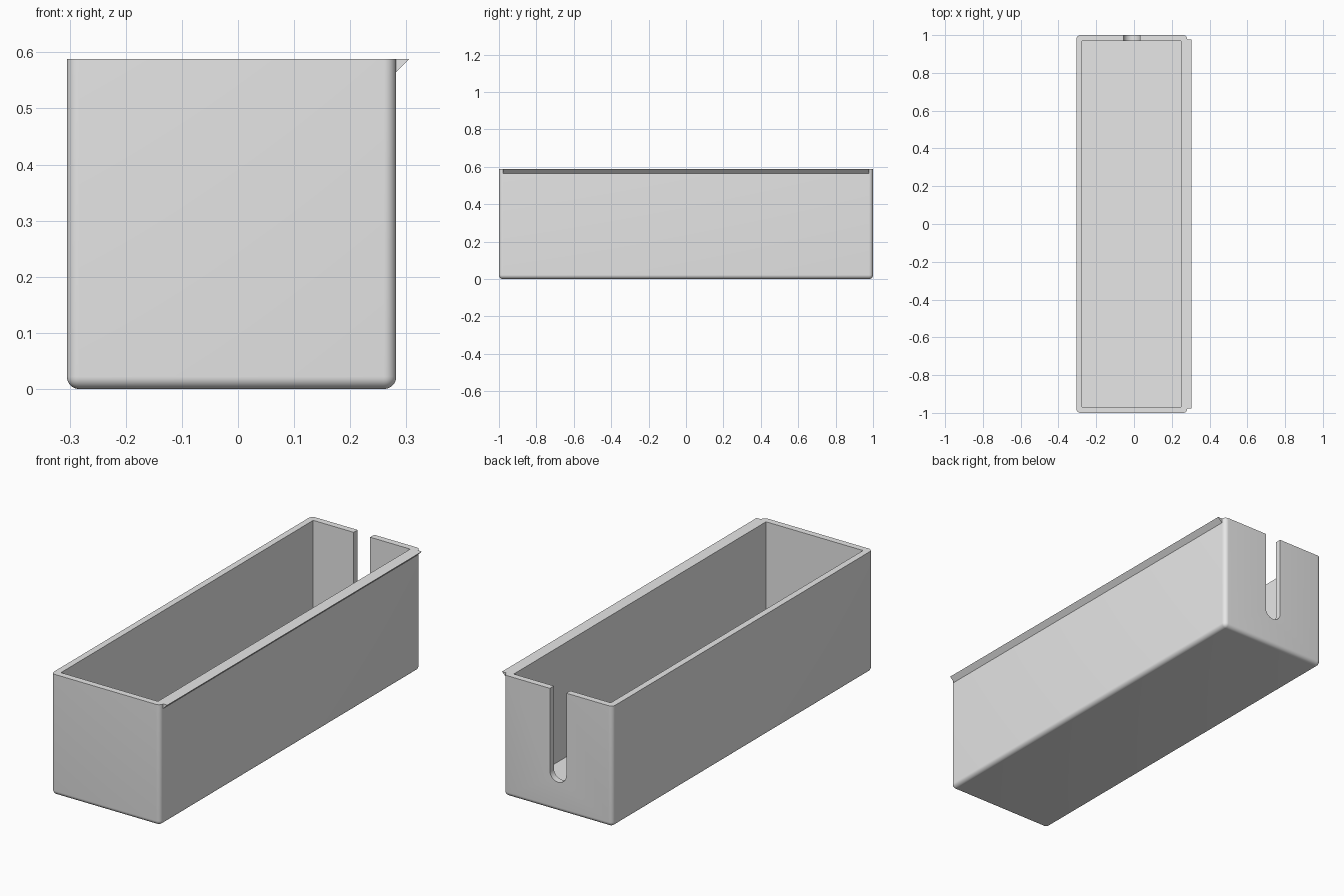
import bpy, bmesh, math
from mathutils import Matrix

if "Cube" in bpy.data.objects:
    bpy.data.objects.remove(bpy.data.objects["Cube"], do_unlink=True)

LEFT, RIGHT, END, HEIGHT = -0.305, 0.282, 1.0, 0.588
WALL, ROUND = 0.031, 0.022

grey = bpy.data.materials.new("plain_grey")
grey.use_nodes = True
colour = (0.8, 0.8, 0.8, 1)
grey.diffuse_color = colour
grey.node_tree.nodes["Principled BSDF"].inputs["Base Color"].default_value = colour


def finish(bm, name):
    bmesh.ops.recalc_face_normals(bm, faces=bm.faces)
    mesh = bpy.data.meshes.new(name)
    bm.to_mesh(mesh)
    bm.free()
    obj = bpy.data.objects.new(name, mesh)
    bpy.context.collection.objects.link(obj)
    mesh.materials.append(grey)
    return obj


def box(x0, x1, y0, y1, z0, z1):
    bm = bmesh.new()
    size = Matrix.Diagonal((x1 - x0, y1 - y0, z1 - z0, 1))
    place = Matrix.Translation(((x0 + x1) / 2, (y0 + y1) / 2, (z0 + z1) / 2))
    bmesh.ops.create_cube(bm, size=1, matrix=place @ size)
    return bm


def prism(points, y0, y1):
    """Extrude an (x, z) outline along y."""
    bm = bmesh.new()
    face = bm.faces.new([bm.verts.new((x, y0, z)) for x, z in points])
    moved = bmesh.ops.extrude_face_region(bm, geom=[face])["geom"]
    bmesh.ops.translate(bm, vec=(0, y1 - y0, 0),
                        verts=[v for v in moved if isinstance(v, bmesh.types.BMVert)])
    return bm


# Open box: every outer edge rounded except the rim
bm = box(LEFT, RIGHT, -END, END, 0, HEIGHT)
rounded = [e for e in bm.edges if min(v.co.z for v in e.verts) < HEIGHT / 2]
bmesh.ops.bevel(bm, geom=rounded, offset=ROUND, segments=8, profile=0.5, affect='EDGES')
tray = finish(bm, "tray_body")

# Cavity and round-bottomed cable slot in the back wall
cavity = finish(box(LEFT + WALL, RIGHT - WALL - 0.003, -END + WALL, END - WALL,
                    WALL, HEIGHT + 0.1), "cavity_cutter")
slot_x, slot_r, slot_z = -0.012, 0.044, 0.187
arc = [(slot_x + slot_r * math.cos(a), slot_z + slot_r * math.sin(a))
       for a in (math.pi + math.pi * i / 24 for i in range(25))]
outline = arc + [(slot_x + slot_r, HEIGHT + 0.1), (slot_x - slot_r, HEIGHT + 0.1)]
slot = finish(prism(outline, END - 0.1, END + 0.1), "slot_cutter")

bpy.context.view_layer.objects.active = tray
for cutter in (cavity, slot):
    cutter.hide_render = True
    mod = tray.modifiers.new(cutter.name, 'BOOLEAN')
    mod.operation, mod.solver, mod.object = 'DIFFERENCE', 'EXACT', cutter
    bpy.ops.object.modifier_apply(modifier=mod.name)
    bpy.data.objects.remove(cutter, do_unlink=True)

bpy.ops.object.select_all(action='DESELECT')
tray.select_set(True)
bpy.ops.object.shade_smooth_by_angle(angle=math.radians(30))

# Wedge lip along the top of the left side
lip = 0.023
finish(prism([(RIGHT, HEIGHT - lip), (RIGHT + lip, HEIGHT), (RIGHT, HEIGHT)],
             -END + ROUND, END - ROUND), "side_lip")
